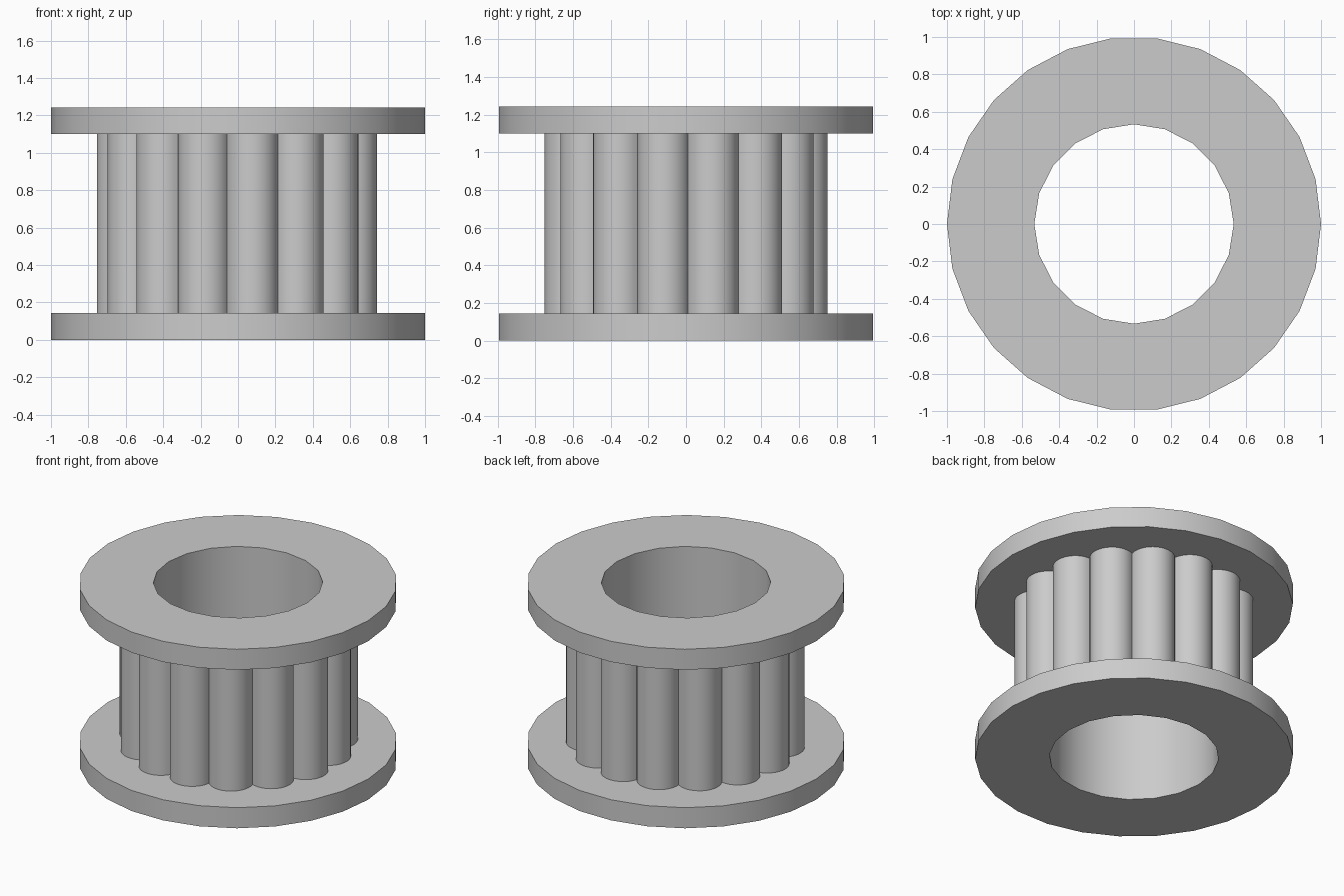
import bpy, bmesh
from math import sin, cos, pi, radians, atan2

if "Cube" in bpy.data.objects:
    bpy.data.objects.remove(bpy.data.objects["Cube"], do_unlink=True)

grey = bpy.data.materials.new("machined_grey")
grey.use_nodes = True
colour = (0.6, 0.6, 0.6, 1)
grey.diffuse_color = colour
grey.node_tree.nodes["Principled BSDF"].inputs["Base Color"].default_value = colour

FLANGE, HEIGHT, BORE = 0.143, 1.243, 0.533
TEETH, PHASE = 15, radians(13)
TOOTH_CENTRE, TOOTH_RADIUS, VALLEY = 0.614, 0.141, 0.66
ARC_STEPS = 14


def circle(radius, sides):
    return [(radius * cos(2 * pi * i / sides), radius * sin(2 * pi * i / sides))
            for i in range(sides)]


def toothed_outline():
    """Ring of round teeth, each an arc reaching from valley to valley."""
    half = pi / TEETH
    sweep = atan2(VALLEY * sin(half), VALLEY * cos(half) - TOOTH_CENTRE)
    points = []
    for tooth in range(TEETH):
        a = PHASE + 2 * half * tooth
        for step in range(ARC_STEPS):
            t = a + sweep * (2 * step / ARC_STEPS - 1)
            points.append((TOOTH_CENTRE * cos(a) + TOOTH_RADIUS * cos(t),
                           TOOTH_CENTRE * sin(a) + TOOTH_RADIUS * sin(t)))
    return points


def bored_part(name, outline, z0, z1):
    """Extrude an outline with the bore cut through it."""
    curve = bpy.data.curves.new(name, "CURVE")
    curve.dimensions = "2D"
    curve.fill_mode = "BOTH"
    curve.extrude = (z1 - z0) / 2
    for loop in (outline, circle(BORE, 20)):
        spline = curve.splines.new("POLY")
        spline.points.add(len(loop) - 1)
        for point, (x, y) in zip(spline.points, loop):
            point.co = (x, y, 0, 1)
        spline.use_cyclic_u = True
    obj = bpy.data.objects.new(name, curve)
    bpy.context.collection.objects.link(obj)
    obj.location.z = (z0 + z1) / 2
    bpy.ops.object.select_all(action="DESELECT")
    obj.select_set(True)
    bpy.context.view_layer.objects.active = obj
    bpy.ops.object.convert(target="MESH")
    obj = bpy.context.object
    # Weld caps to walls and clean up
    bm = bmesh.new()
    bm.from_mesh(obj.data)
    bmesh.ops.remove_doubles(bm, verts=bm.verts, dist=0.0005)
    bmesh.ops.recalc_face_normals(bm, faces=bm.faces)
    bm.to_mesh(obj.data)
    bm.free()
    obj.data.materials.clear()
    obj.data.materials.append(grey)
    bpy.ops.object.shade_smooth_by_angle(angle=radians(30))


# Two flanges with the toothed drum between them
bored_part("bottom_flange", circle(1, 26), 0, FLANGE)
bored_part("toothed_drum", toothed_outline(), FLANGE, HEIGHT - FLANGE)
bored_part("top_flange", circle(1, 26), HEIGHT - FLANGE, HEIGHT)
